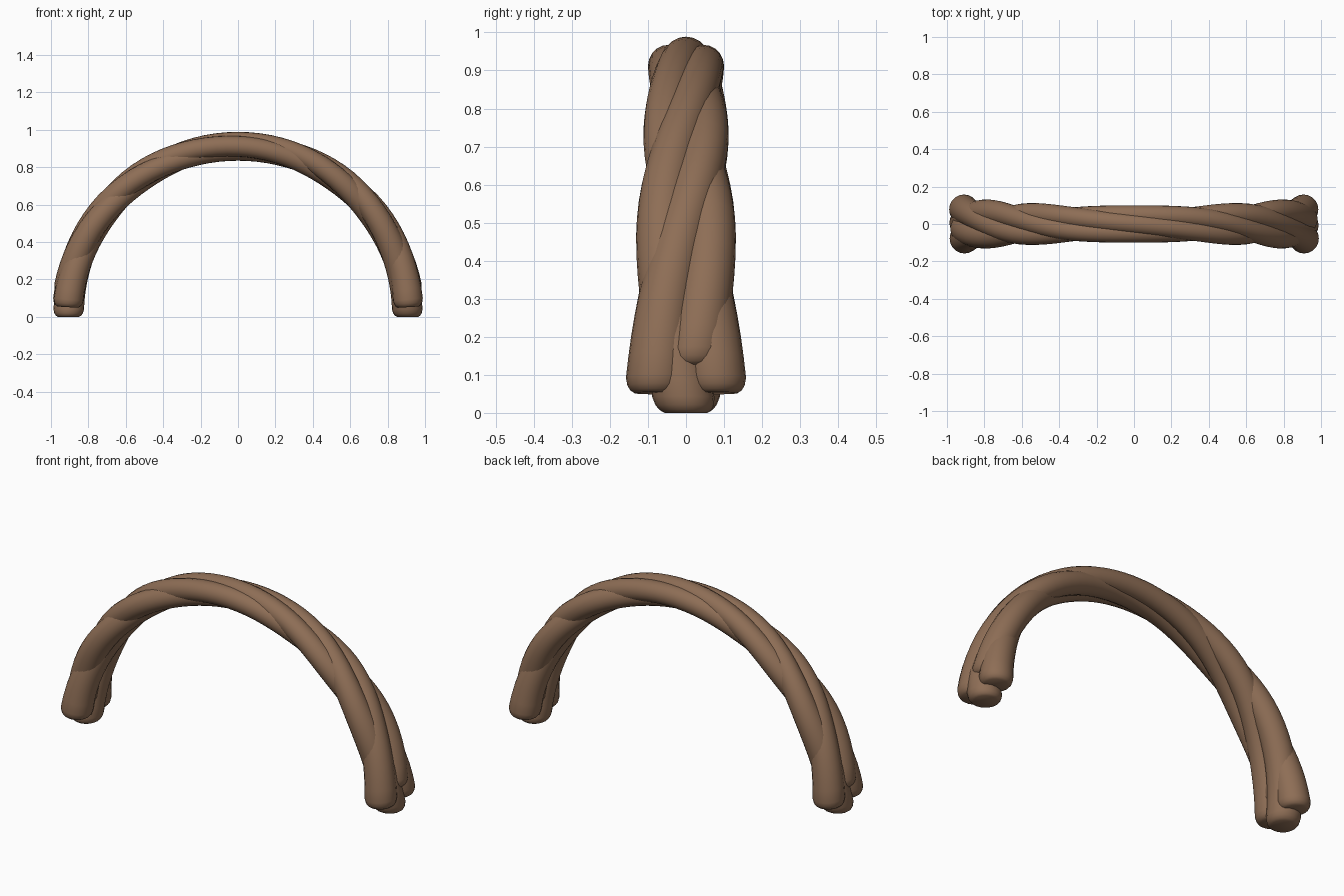
import bpy, bmesh, math
from mathutils import Vector

cube = bpy.data.objects.get("Cube")
if cube:
    bpy.data.objects.remove(cube, do_unlink=True)

ARCH_RADIUS = 0.912
SIDES = 20
STEPS = 48

bark = bpy.data.materials.new("bark_brown")
bark.use_nodes = True
colour = (0.27, 0.155, 0.092, 1)
bark.diffuse_color = colour
bsdf = bark.node_tree.nodes["Principled BSDF"]
bsdf.inputs["Base Color"].default_value = colour
bsdf.inputs["Roughness"].default_value = 0.8


def mix(a, b, t):
    return a + (b - a) * t


def end_trim(psi):
    """Distance a strand stops short of the ground, by its place in the bundle."""
    place = math.cos(psi)
    if place > 0.5:
        return 0.12
    return 0.0 if place < -0.5 else 0.052


def twist(theta):
    u = theta / (math.pi / 2)
    return 1.5 * math.pi * (u - 0.06 * math.sin(2 * math.pi * u))


def ring(bm, theta, phase, scale):
    """One cross-section of a strand, wound around the arch."""
    flare = 1 - math.sin(theta)
    radius = mix(0.055, 0.083, flare) * scale
    psi = phase + twist(theta)
    out = Vector((math.cos(theta), 0, math.sin(theta)))
    side = Vector((0, 1, 0))
    centre = (out * (ARCH_RADIUS + mix(0.022, 0.005, flare) * math.cos(psi))
              + side * mix(0.045, 0.083, flare) * math.sin(psi))
    verts = []
    for i in range(SIDES):
        a = math.tau * i / SIDES
        verts.append(bm.verts.new(centre + radius * (out * math.cos(a) + side * math.sin(a))))
    return verts


def strand(name, phase):
    start = end_trim(phase) / ARCH_RADIUS
    stop = math.pi - end_trim(phase + twist(math.pi)) / ARCH_RADIUS
    # rounded tips: distance in from the end, and size there
    tip = [(0, 0.68), (0.008, 0.82), (0.022, 0.93), (0.045, 1)]
    rows = [(start + d, s) for d, s in tip]
    first, last = start + 0.045, stop - 0.045
    rows += [(mix(first, last, i / STEPS), 1) for i in range(1, STEPS)]
    rows += [(stop - d, s) for d, s in reversed(tip)]

    bm = bmesh.new()
    rings = [ring(bm, t, phase, s) for t, s in rows]
    for a, b in zip(rings, rings[1:]):
        for i in range(SIDES):
            j = (i + 1) % SIDES
            bm.faces.new((a[i], a[j], b[j], b[i]))
    bm.faces.new(rings[0])
    bm.faces.new(rings[-1])
    bmesh.ops.recalc_face_normals(bm, faces=bm.faces)
    for face in bm.faces:
        face.smooth = True
    mesh = bpy.data.meshes.new(name)
    bm.to_mesh(mesh)
    bm.free()
    mesh.materials.append(bark)
    obj = bpy.data.objects.new(name, mesh)
    bpy.context.collection.objects.link(obj)


# Four strands twisted into one arch
for k in range(4):
    strand(f"twisted_strand_{k + 1}", k * math.pi / 2)
